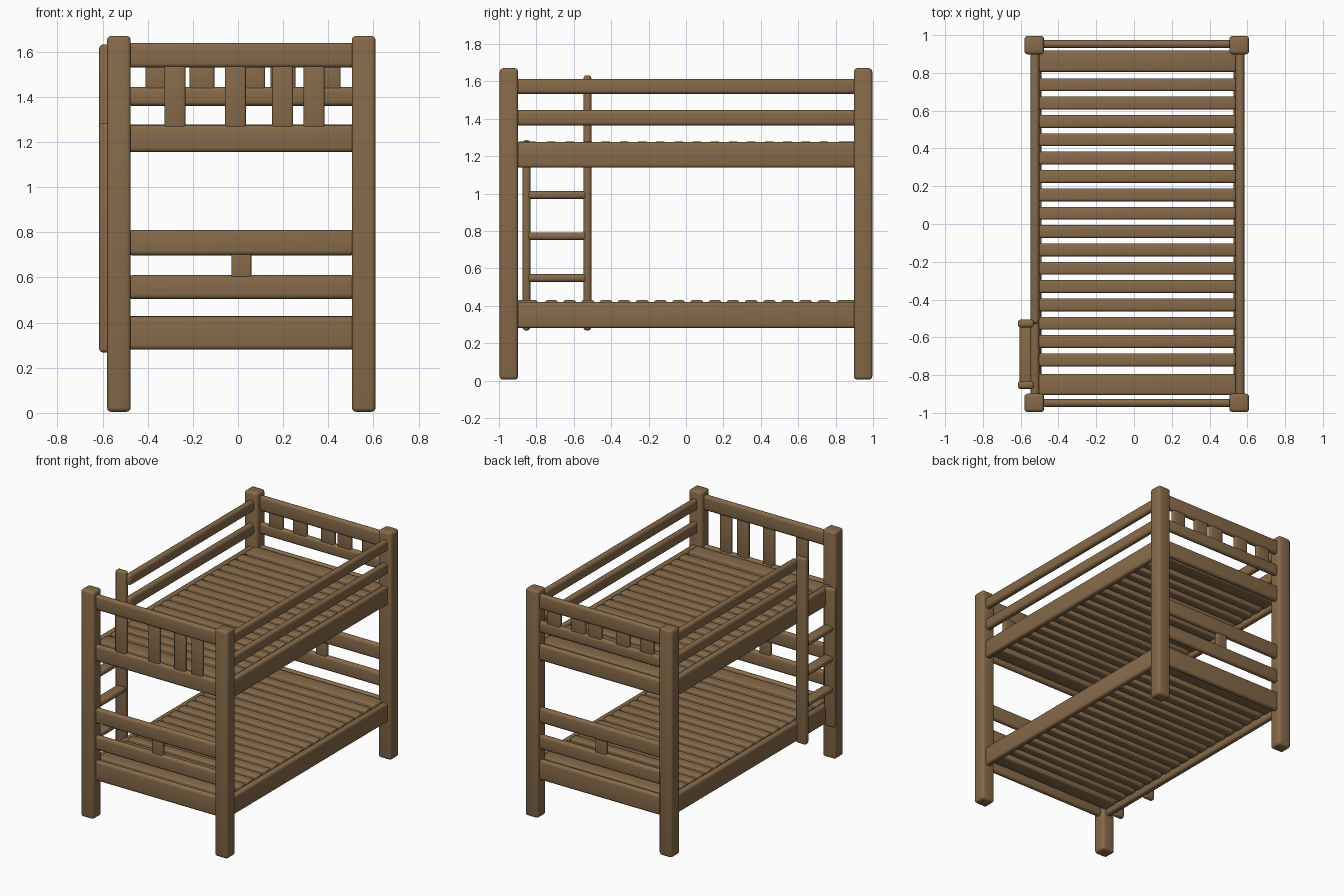
import bpy, bmesh, math

cube = bpy.data.objects.get("Cube")
if cube:
    bpy.data.objects.remove(cube, do_unlink=True)

wood = bpy.data.materials.new("brown_wood")
wood.use_nodes = True
COLOUR = (0.24, 0.145, 0.068, 1)
wood.diffuse_color = COLOUR
bsdf = wood.node_tree.nodes["Principled BSDF"]
bsdf.inputs["Base Color"].default_value = COLOUR
bsdf.inputs["Roughness"].default_value = 0.8


def beam(name, x, y, z, bevel=0.012, segments=3):
    """Rounded timber filling the given (low, high) ranges."""
    bm = bmesh.new()
    bmesh.ops.create_cube(bm, size=1)
    for v in bm.verts:
        for i, (low, high) in enumerate((x, y, z)):
            v.co[i] = low if v.co[i] < 0 else high
    bmesh.ops.bevel(bm, geom=bm.edges[:], offset=bevel, segments=segments,
                    profile=0.5, affect='EDGES')
    mesh = bpy.data.meshes.new(name)
    bm.to_mesh(mesh)
    bm.free()
    mesh.materials.append(wood)
    obj = bpy.data.objects.new(name, mesh)
    bpy.context.collection.objects.link(obj)
    bpy.ops.object.select_all(action='DESELECT')
    obj.select_set(True)
    bpy.context.view_layer.objects.active = obj
    bpy.ops.object.shade_smooth_by_angle(angle=math.radians(40))
    return obj


def around(centre, width):
    return (centre - width / 2, centre + width / 2)


RIGHT, LEFT = -0.528, 0.557      # post centres across the bed
END = 0.947                      # post centre along the bed
SPAN = (-0.49, 0.52)             # end rails, let into the posts

# Corner posts
for side, x in (("right", RIGHT), ("left", LEFT)):
    for end, y in (("front", -END), ("back", END)):
        beam(f"{end}_{side}_post", around(x, 0.105), around(y, 0.098), (0.005, 1.67), 0.018)

# Head and foot panels
for end, y in (("front", -0.947), ("back", 0.953)):
    rails = [("top_rail", 1.53, 1.64), ("upper_bed_end", 1.155, 1.275),
             ("lower_panel_top", 0.698, 0.81), ("lower_panel_bottom", 0.505, 0.61),
             ("lower_bed_end", 0.28, 0.428)]
    if end == "back":
        rails.append(("middle_rail", 1.36, 1.445))
    for name, low, high in rails:
        beam(f"{end}_{name}", SPAN, around(y, 0.043), (low, high), 0.02, 4)
    beam(f"{end}_panel_block", around(0.015, 0.088), around(y, 0.028), (0.59, 0.72), 0.006)

# Upright spindles: long at the front, short at the back
for i, x in enumerate((-0.28, -0.012, 0.198, 0.337)):
    beam(f"front_spindle_{i + 1}", around(x, 0.093), around(-0.947, 0.03), (1.26, 1.55), 0.01)
for i, x in enumerate((-0.355, -0.16, 0.065, 0.2, 0.4)):
    beam(f"back_spindle_{i + 1}", around(x, 0.11), around(0.953, 0.03), (1.43, 1.55), 0.01)

# Long side rails and guard rails; the right guards stop at the ladder
for side, x, start in (("right", -0.524, -0.53), ("left", 0.561, -0.92)):
    beam(f"{side}_lower_side_rail", around(x, 0.046), (-0.92, 0.92), (0.28, 0.42), 0.016)
    beam(f"{side}_upper_side_rail", around(x, 0.046), (-0.92, 0.92), (1.138, 1.275), 0.016)
    beam(f"{side}_lower_guard", around(x, 0.046), (start, 0.92), (1.363, 1.447), 0.02, 4)
    beam(f"{side}_upper_guard", around(x, 0.046), (start, 0.92), (1.532, 1.613), 0.02, 4)

# Deep bed slats with a wider board at each end, carried by ledger strips
for deck, top in (("lower", 0.43), ("upper", 1.277)):
    depth = (top - 0.11, top)
    for i in range(16):
        y = 0.737 - i * 0.0971
        beam(f"{deck}_slat_{i + 1}", (-0.505, 0.54), around(y, 0.068), depth, 0.012)
    for end, y in (("front", -0.849), ("back", 0.862)):
        beam(f"{deck}_{end}_board", (-0.505, 0.54), around(y, 0.112), depth, 0.012)
    for side, x in (("right", -0.499), ("left", 0.534)):
        beam(f"{deck}_{side}_ledger", around(x, 0.016), (-0.9, 0.9), (top - 0.1, top - 0.02), 0.003, 1)

# Ladder
for name, y, top in (("long", -0.527, 1.632), ("short", -0.853, 1.285)):
    beam(f"ladder_{name}_stile", (-0.615, -0.53), around(y, 0.042), (0.268, top), 0.016)
for i, z in enumerate((0.548, 0.772, 0.992)):
    beam(f"ladder_rung_{i + 1}", (-0.605, -0.53), (-0.85, -0.53), around(z, 0.041), 0.016)
